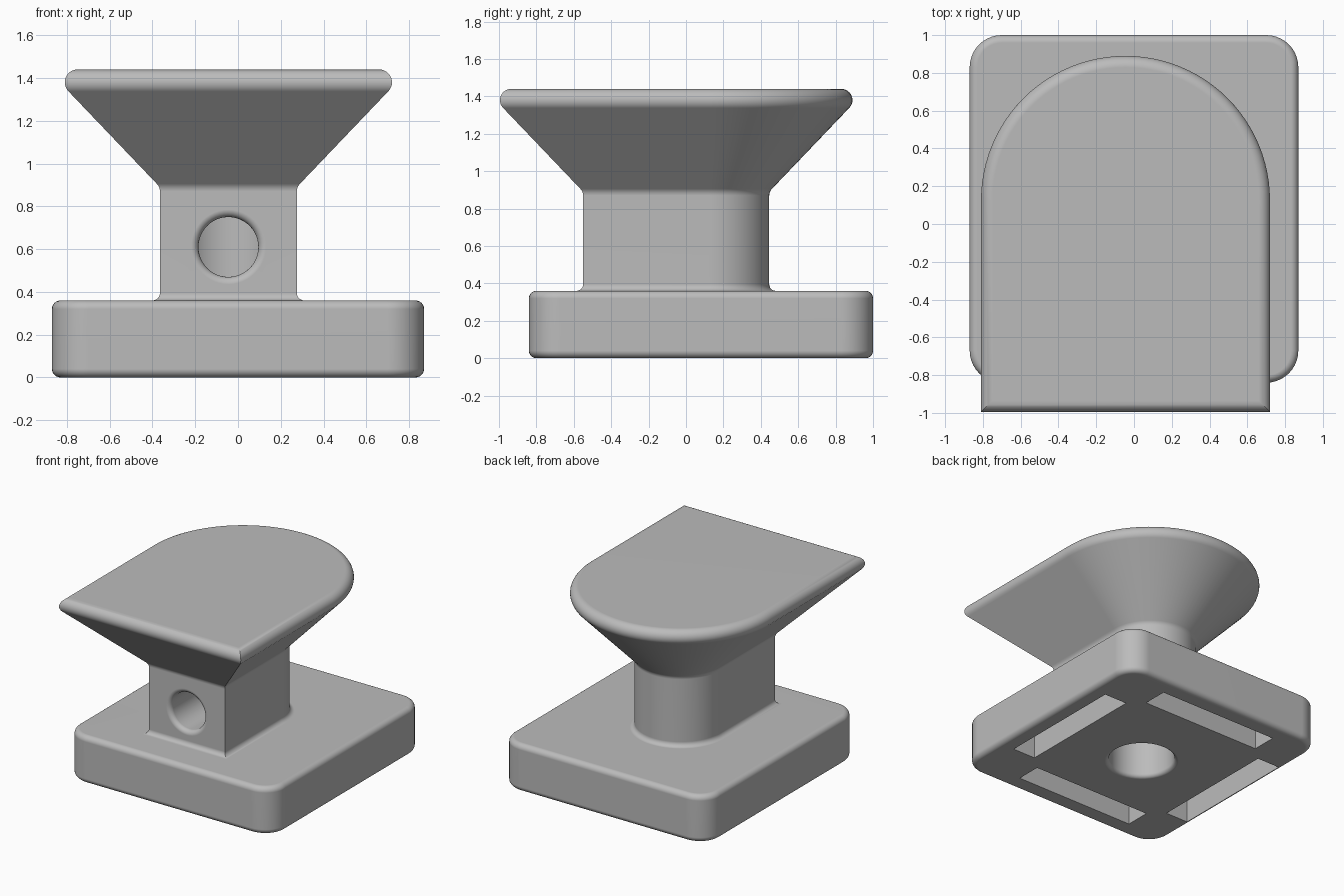
import bpy, bmesh
from math import sin, cos, pi, radians
from mathutils import Matrix

cube = bpy.data.objects.get("Cube")
if cube:
    bpy.data.objects.remove(cube)

CX = -0.045          # shared centre line of neck, head and cutouts

grey = bpy.data.materials.new("plain grey")
grey.use_nodes = True
grey.diffuse_color = (0.5, 0.5, 0.5, 1)
grey.node_tree.nodes["Principled BSDF"].inputs["Base Color"].default_value = (0.5, 0.5, 0.5, 1)


def arc(cx, cy, r, a0, a1, n):
    """Points on an arc, angles in degrees."""
    steps = [radians(a0 + (a1 - a0) * i / n) for i in range(n + 1)]
    return [(cx + r * cos(a), cy + r * sin(a)) for a in steps]


def loft(name, outline, profile):
    """Stack closed outlines; profile gives (offset, height) pairs."""
    bm = bmesh.new()
    rings = [[bm.verts.new((x, y, z)) for x, y in outline(d)] for d, z in profile]
    n = len(rings[0])
    for low, high in zip(rings, rings[1:]):
        for i in range(n):
            j = (i + 1) % n
            bm.faces.new((low[i], low[j], high[j], high[i]))
    bm.faces.new(rings[0][::-1])
    bm.faces.new(rings[-1])
    bmesh.ops.recalc_face_normals(bm, faces=bm.faces)
    mesh = bpy.data.meshes.new(name)
    bm.to_mesh(mesh)
    bm.free()
    mesh.materials.append(grey)
    obj = bpy.data.objects.new(name, mesh)
    bpy.context.collection.objects.link(obj)
    return obj


def rounded_plate(d):
    hx, hy, r = 0.87, 0.92, 0.17
    pts = []
    for sx, sy, a in ((1, 1, 0), (-1, 1, 90), (-1, -1, 180), (1, -1, 270)):
        pts += arc(sx * (hx - r), 0.08 + sy * (hy - r), r + d, a, a + 90, 10)
    return pts


def arched(d):
    r = 0.32 + d
    return arc(CX, 0.125, r, 0, 180, 48) + [(CX - r, -0.55 - d), (CX + r, -0.55 - d)]


def circle(r):
    return arc(0, 0, r, 0, 352.5, 47)


def box(hx, hy):
    return lambda d: [(-hx, -hy), (hx, -hy), (hx, hy), (-hx, hy)]


def combine(target, other, operation):
    """Boolean with a helper, then discard the helper."""
    mod = target.modifiers.new(operation, 'BOOLEAN')
    mod.operation, mod.solver, mod.object = operation, 'EXACT', other
    bpy.context.view_layer.objects.active = target
    bpy.ops.object.modifier_apply(modifier=mod.name)
    bpy.data.objects.remove(other)


# Base plate with rounded edges
F = 0.04
body = loft("mount_body", rounded_plate,
            arc(-F, F, F, -90, 0, 6) + arc(-F, 0.36 - F, F, 0, 90, 6))

# Neck with a small foot fillet, flaring into the arched head
profile = [(0.035, 0.3)] + arc(0.035, 0.395, 0.035, 270, 180, 6)
profile += arc(0.05, 0.87, 0.05, 180, 135, 4)
profile += arc(0.385, 1.38, 0.06, -45, 90, 12)
neck_and_head = loft("neck_and_head", arched, profile)
combine(body, neck_and_head, 'UNION')

# Vertical bore from below
bore = loft("bore", circle, [(0.26, -0.05)] + arc(0.26, 0.03, 0.03, 270, 180, 5) + [(0.23, 0.85)])
bore.data.transform(Matrix.Translation((CX, 0.03, 0)))
combine(body, bore, 'DIFFERENCE')

# Front hole with softened rim, running back to the bore
hole = loft("front_hole", circle, [(0.175, -0.05)] + arc(0.175, 0.035, 0.035, 270, 180, 5) + [(0.14, 0.58)])
hole.data.transform(Matrix.Translation((CX, -0.55, 0.61)) @ Matrix.Rotation(-pi / 2, 4, 'X'))
combine(body, hole, 'DIFFERENCE')

# Four slots under the base
for side in (-1, 1):
    for along_x in (True, False):
        size = (0.5, 0.095) if along_x else (0.095, 0.5)
        slot = loft("slot", box(*size), [(0, -0.05), (0, 0.22)])
        offset = (CX, 0.08 + side * 0.69, 0) if along_x else (CX + side * 0.7, 0.08, 0)
        slot.data.transform(Matrix.Translation(offset))
        combine(body, slot, 'DIFFERENCE')

# Smooth fillets, flat large faces
bpy.ops.object.select_all(action='DESELECT')
body.select_set(True)
bpy.context.view_layer.objects.active = body
bpy.ops.object.shade_smooth_by_angle(angle=radians(30))
weighted = body.modifiers.new("even_shading", 'WEIGHTED_NORMAL')
weighted.keep_sharp = True
